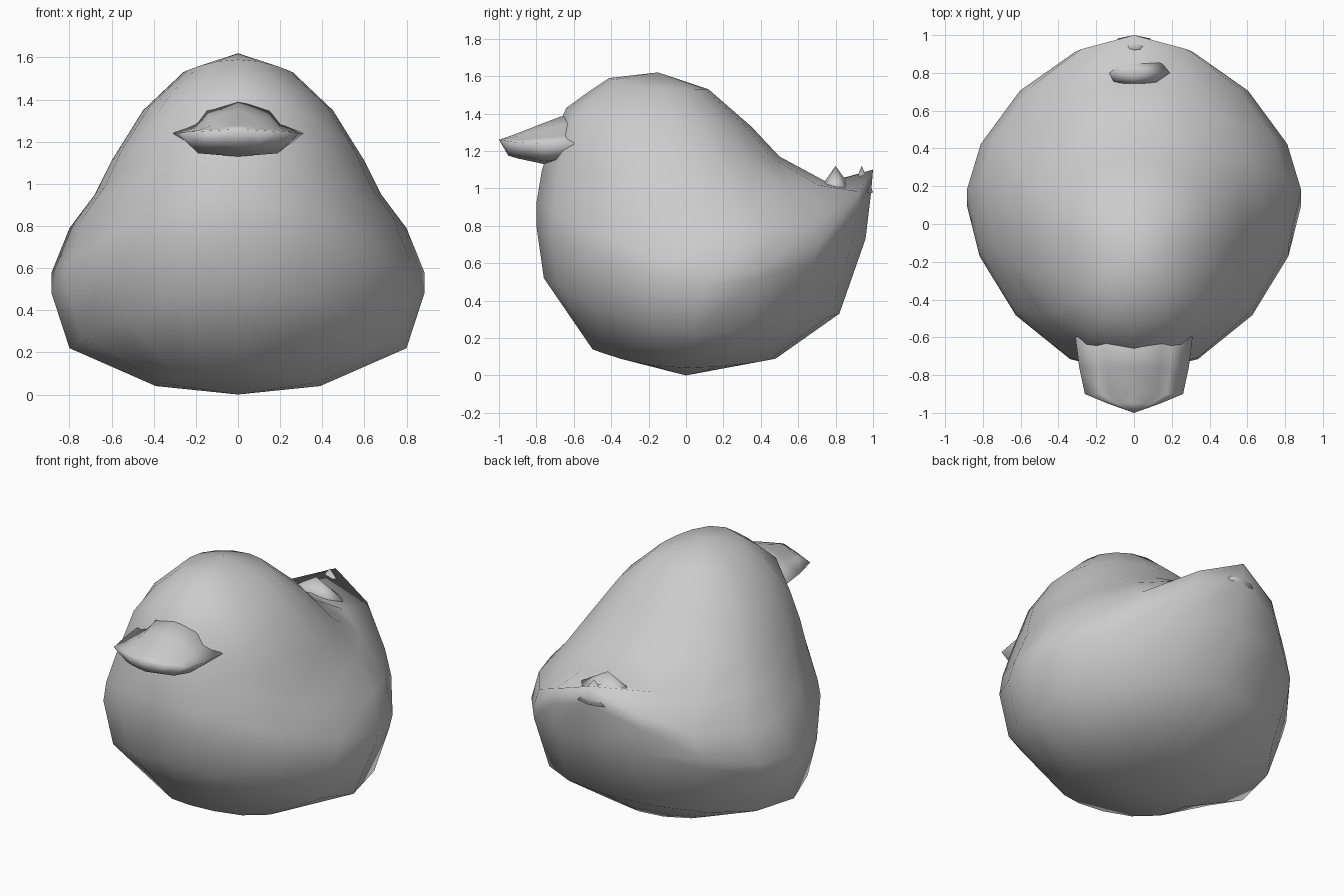
import bpy, bmesh, math

if "Cube" in bpy.data.objects:
    bpy.data.objects.remove(bpy.data.objects["Cube"])

grey = bpy.data.materials.new("plain grey")
grey.use_nodes = True
grey.diffuse_color = (0.6, 0.6, 0.6, 1)
grey.node_tree.nodes["Principled BSDF"].inputs["Base Color"].default_value = (0.6, 0.6, 0.6, 1)


def loft(name, rings, start, end):
    """Skin closed rings of points, closing each end with a point."""
    bm = bmesh.new()
    loops = [[bm.verts.new(p) for p in ring] for ring in rings]
    n = len(loops[0])
    for a, b in zip(loops, loops[1:]):
        for i in range(n):
            j = (i + 1) % n
            bm.faces.new((a[i], a[j], b[j], b[i]))
    for loop, tip in ((loops[0], start), (loops[-1], end)):
        pole = bm.verts.new(tip)
        for i in range(n):
            bm.faces.new((loop[i], loop[(i + 1) % n], pole))
    bmesh.ops.recalc_face_normals(bm, faces=bm.faces)
    for face in bm.faces:
        face.smooth = True
    mesh = bpy.data.meshes.new(name)
    bm.to_mesh(mesh)
    bm.free()
    mesh.materials.append(grey)
    obj = bpy.data.objects.new(name, mesh)
    bpy.context.collection.objects.link(obj)


def body_ring(front, side, back, taper=(1, 1), rise=(2, 2), pinch=1, count=16):
    """Tilted egg outline: front (y, z), side (x, y, z), back (y, z)."""
    ring = []
    for i in range(count):
        t = 2 * math.pi * i / count
        s, c = math.sin(t), math.cos(t)
        rear = int(c < 0)
        y, z = (front, back)[rear]
        x = abs(s) ** (pinch if rear else 1)
        ring.append((math.copysign(side[0] * x, s),
                     side[1] + (y - side[1]) * abs(c) ** taper[rear],
                     side[2] + (z - side[2]) * abs(c) ** rise[rear]))
    return ring


# Body, head and raised tail in one skin
loft("body", [
    body_ring((-.50, .14), (.39, .0, .04), (.48, .09)),
    body_ring((-.76, .52), (.80, .04, .22), (.82, .33), (1.3, 1)),
    body_ring((-.80, .80), (.885, .10, .48), (.96, .73), (1.25, 1.15), pinch=1.05),
    body_ring((-.80, .92), (.885, .18, .58), (.99, .98), (1.25, 1.25), (2, 4), 1.1),
    body_ring((-.77, 1.10), (.80, .24, .79), (1.0, 1.10), (1.15, 1.3), (2, 6), 1.1),
    body_ring((-.72, 1.25), (.68, .10, .95), (.76, 1.03), (1, 1.1)),
    body_ring((-.64, 1.43), (.60, .0, 1.11), (.50, 1.17), (.95, 1)),
    body_ring((-.53, 1.51), (.45, -.08, 1.35), (.35, 1.33), (.95, 1)),
    body_ring((-.41, 1.59), (.26, -.12, 1.53), (.12, 1.53)),
], (0, 0, 0), (0, -.15, 1.62))


def bill_ring(y, width, top, rim, bottom):
    """Bill section with a narrow crown, pointed corners and flat underside."""
    crown = rim + (top - rim) * .68
    lip = rim + (top - rim) * .27
    half = [(0, top), (.48, crown), (.66, lip), (1, rim), (.65, bottom + .015)]
    pts = half + [(0, bottom)] + [(-x, z) for x, z in half[:0:-1]]
    return [(x * width, y, z) for x, z in pts]


# Bill
loft("bill", [
    bill_ring(-.60, .31, 1.41, 1.24, 1.15),
    bill_ring(-.76, .29, 1.35, 1.24, 1.13),
    bill_ring(-.90, .26, 1.295, 1.245, 1.16),
    bill_ring(-.95, .14, 1.277, 1.252, 1.175),
], (0, -.45, 1.25), (0, -1, 1.26))


# Small ruffled feathers along the top of the tail
for label, y, width, length in (("front", .80, .24, .10), ("rear", .94, .12, .06)):
    base = [(width * math.sin(a), y + length * math.cos(a), .98)
            for a in (i * math.pi / 4 for i in range(8))]
    loft("tail_feather_" + label, [base], (0, y, .95), (0, y, 1.12))
